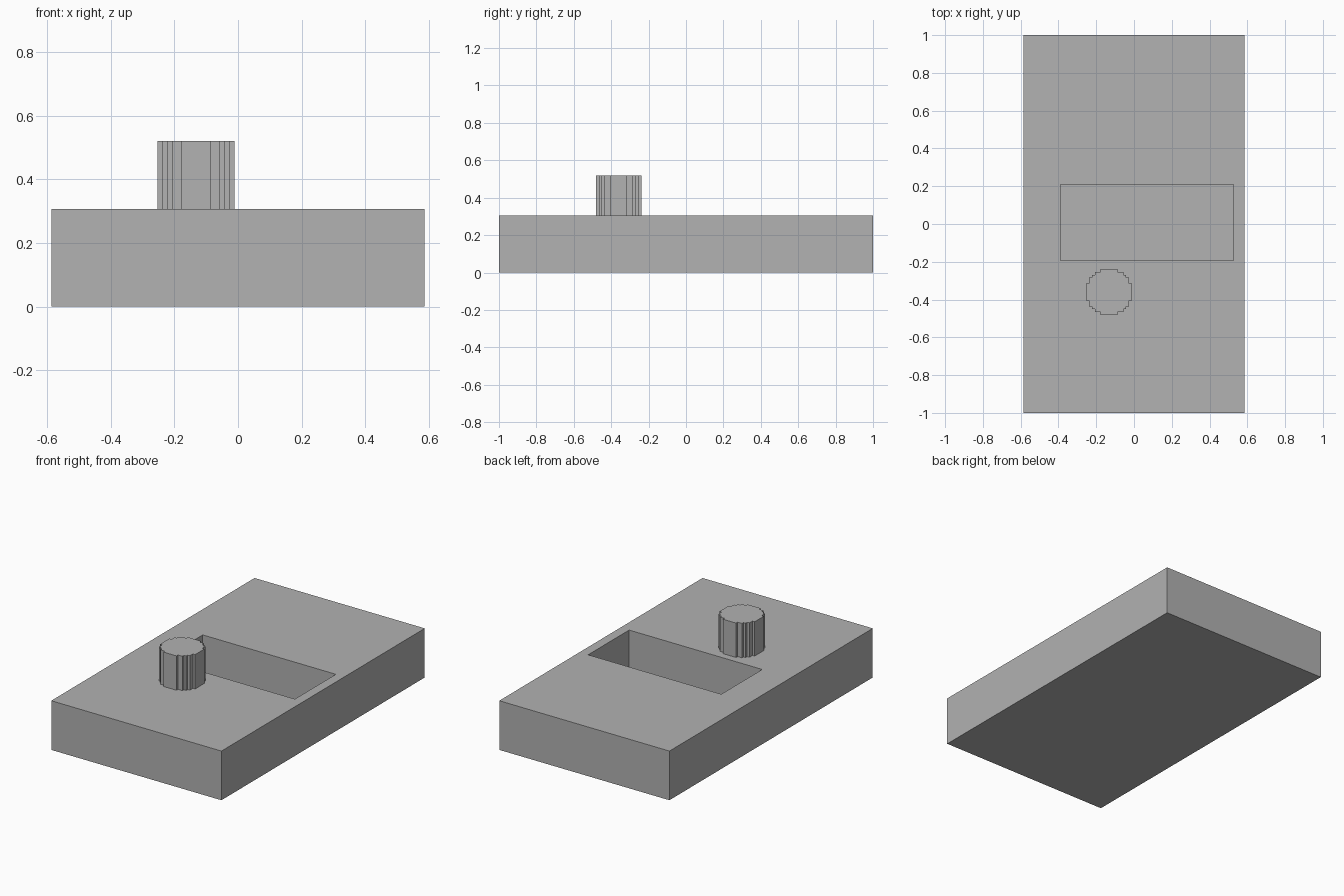
import bpy
import bmesh
from mathutils import Vector

default = bpy.data.objects.get("Cube")
if default:
    bpy.data.objects.remove(default, do_unlink=True)

GREY = (0.445, 0.445, 0.445, 1.0)
TOP = 0.306
mat = bpy.data.materials.new("plain grey")
mat.use_nodes = True
mat.diffuse_color = GREY
mat.node_tree.nodes["Principled BSDF"].inputs["Base Color"].default_value = GREY


def prism(name, outline, z0, z1):
    """Extrude a closed outline of (x, y) points from z0 up to z1."""
    bm = bmesh.new()
    base = bm.faces.new([bm.verts.new((x, y, z0)) for x, y in outline])
    grown = bmesh.ops.extrude_face_region(bm, geom=[base], use_keep_orig=True)
    top = [v for v in grown["geom"] if isinstance(v, bmesh.types.BMVert)]
    bmesh.ops.translate(bm, verts=top, vec=(0, 0, z1 - z0))
    bmesh.ops.recalc_face_normals(bm, faces=bm.faces)
    mesh = bpy.data.meshes.new(name)
    bm.to_mesh(mesh)
    bm.free()
    mesh.materials.append(mat)
    obj = bpy.data.objects.new(name, mesh)
    bpy.context.collection.objects.link(obj)
    return obj


def rectangle(x0, x1, y0, y1):
    return [(x0, y0), (x1, y0), (x1, y1), (x0, y1)]


# Base block with a deep rectangular pocket
block = prism("base_block", rectangle(-0.586, 0.586, -1, 1), 0, TOP)
cutter = prism("pocket_cutter", rectangle(-0.39, 0.527, -0.193, 0.21), 0.04, TOP + 0.1)
cutter.hide_render = True
cutter.hide_set(True)
cutter.hide_viewport = True
cut = block.modifiers.new("pocket", "BOOLEAN")
cut.operation = "DIFFERENCE"
cut.solver = "EXACT"
cut.object = cutter

# Round post with a stepped outline: one quarter, turned four times
CELL = 0.0151
quarter = [(8, 3), (7, 3), (7, 5), (6, 5), (6, 6), (5, 6), (5, 7), (3, 7), (3, 8)]
centre = Vector((-0.132, -0.36))
outline = []
for turn in range(4):
    outline += [centre + Vector(p) * CELL for p in quarter]
    # the last point joins the next quarter by a flat side
    quarter = [(-y, x) for x, y in quarter]
prism("stepped_post", outline, TOP, 0.52)
